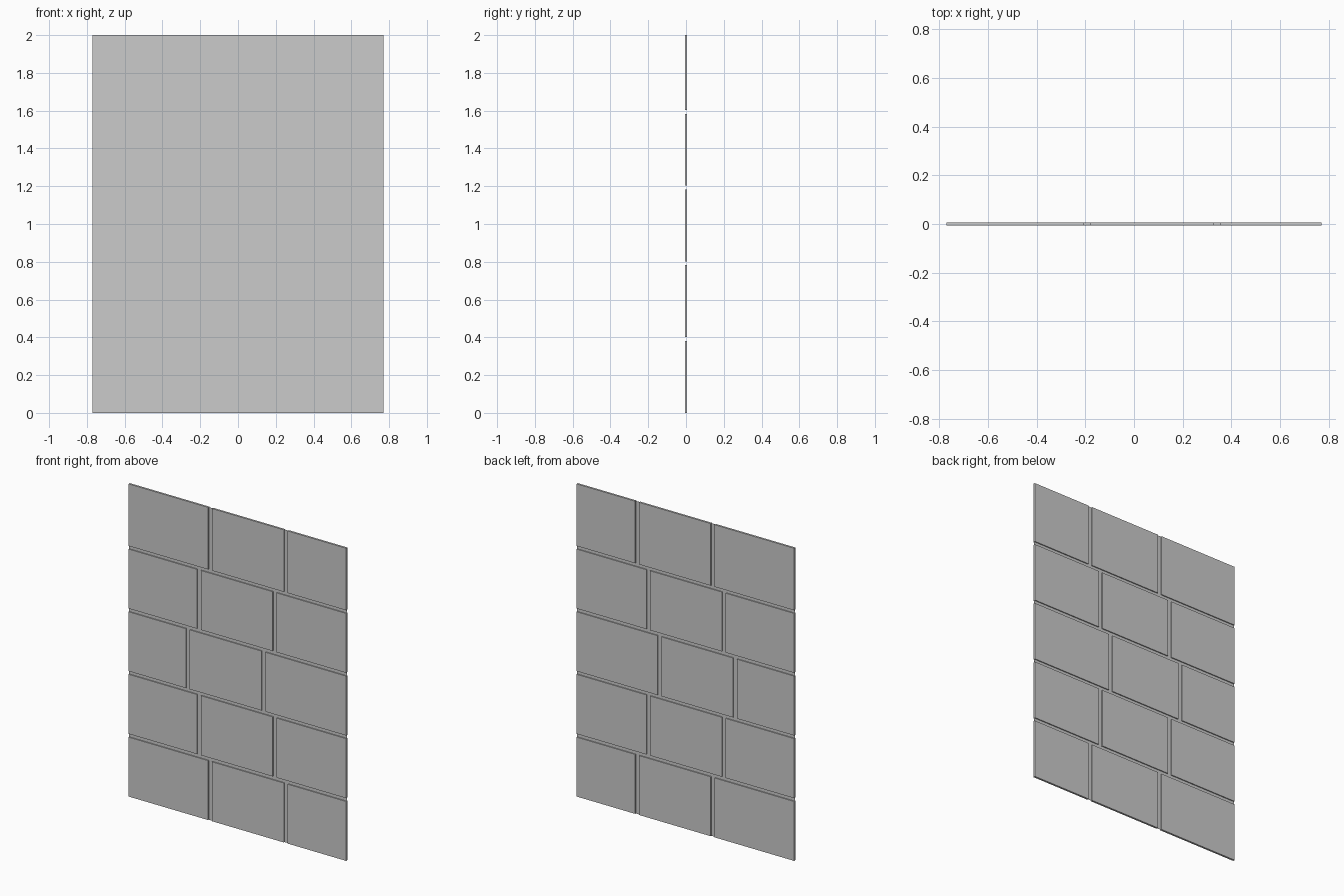
import bpy, bmesh
from mathutils import Matrix, Vector

if "Cube" in bpy.data.objects:
    bpy.data.objects.remove(bpy.data.objects["Cube"])

HALF_W = 0.77      # half width of the wall
HALF_T = 0.0065    # half thickness of a block
GAP = 0.027        # vertical joint width
PITCH = 0.535      # block spacing along a row


def finish(bm, name):
    mesh = bpy.data.meshes.new(name)
    bm.to_mesh(mesh)
    bm.free()
    obj = bpy.data.objects.new(name, mesh)
    bpy.context.collection.objects.link(obj)
    return obj


def block(name, x0, x1, z0, z1):
    bm = bmesh.new()
    centre = Vector(((x0 + x1) / 2, 0, (z0 + z1) / 2))
    size = Matrix.Diagonal((x1 - x0, 2 * HALF_T, z1 - z0, 1))
    bmesh.ops.create_cube(bm, size=1, matrix=Matrix.Translation(centre) @ size)
    return finish(bm, name)


# Staggered rows of three blocks: bottom, top, sideways shift
rows = [(0.0, 0.38, 0.0), (0.401, 0.782, -0.079), (0.802, 1.182, -0.158),
        (1.203, 1.583, -0.079), (1.603, 2.0, 0.0)]
for r, (z0, z1, shift) in enumerate(rows):
    joint = -0.193 + shift
    cuts = [-HALF_W - GAP / 2, joint, joint + PITCH, HALF_W + GAP / 2]
    for c in range(3):
        block(f"block_{r}_{c}", cuts[c] + GAP / 2, cuts[c + 1] - GAP / 2, z0, z1)

# Thin mortar sheet filling the joints, recessed on both sides
bm = bmesh.new()
bm.faces.new([bm.verts.new((x, 0, z)) for x, z in
              [(-HALF_W, 0), (HALF_W, 0), (HALF_W, 2), (-HALF_W, 2)]])
finish(bm, "mortar_sheet")
